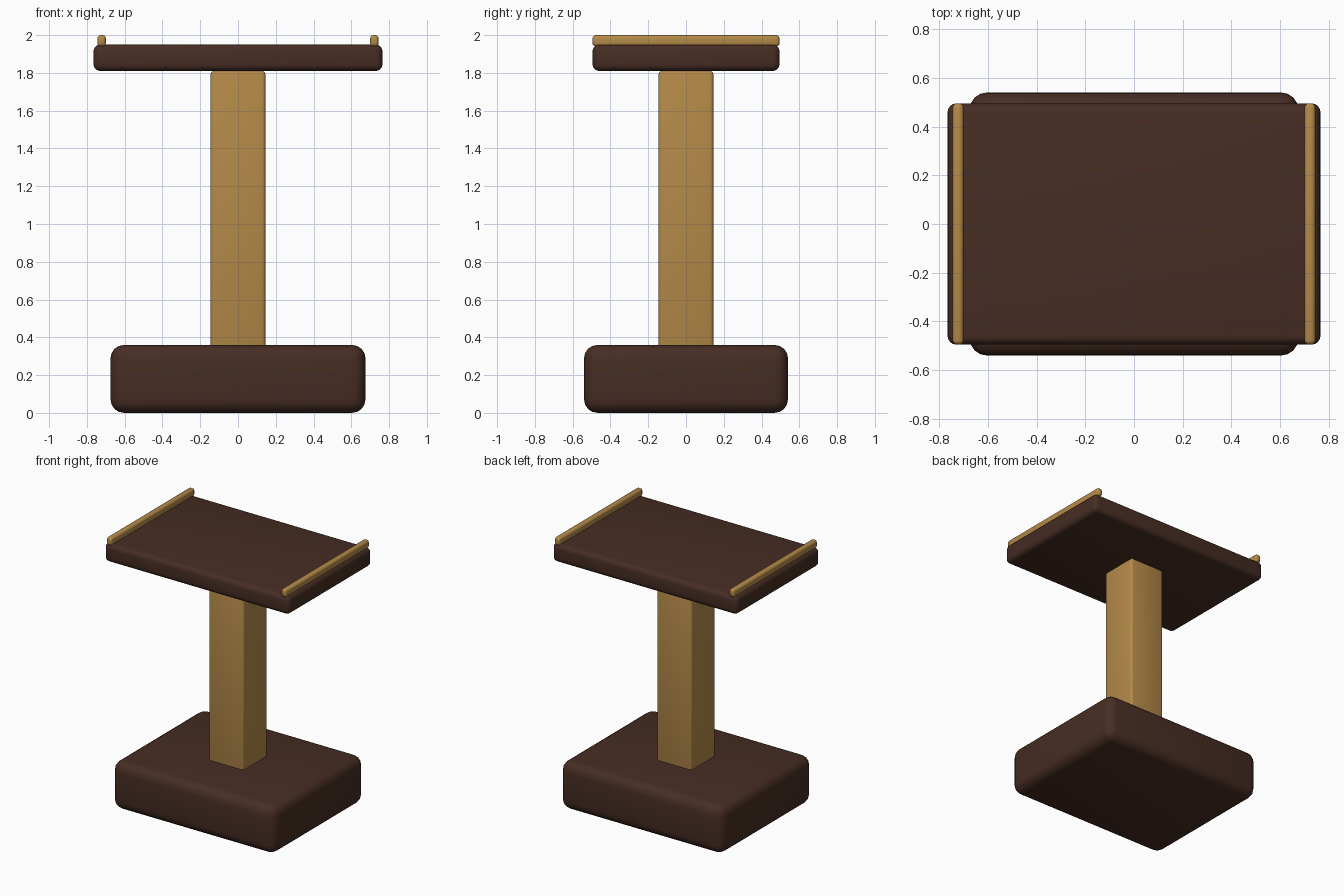
import bpy
import math

if "Cube" in bpy.data.objects:
    bpy.data.objects.remove(bpy.data.objects["Cube"])


def material(name, rgb):
    m = bpy.data.materials.new(name)
    m.diffuse_color = (*rgb, 1)
    m.use_nodes = True
    m.node_tree.nodes["Principled BSDF"].inputs["Base Color"].default_value = m.diffuse_color
    return m


dark_wood = material("dark_brown_wood", (0.062, 0.026, 0.017))
gold_wood = material("golden_wood", (0.46, 0.255, 0.066))


def rounded_box(name, size, x, z0, bevel, segments, mat):
    """Box with rounded edges, standing on height z0."""
    bpy.ops.mesh.primitive_cube_add(size=1, location=(x, 0, z0 + size[2] / 2))
    ob = bpy.context.object
    ob.name = name
    ob.scale = size
    bpy.ops.object.transform_apply(location=False, rotation=False, scale=True)
    mod = ob.modifiers.new("rounding", 'BEVEL')
    mod.width = bevel
    mod.segments = segments
    ob.data.materials.append(mat)
    bpy.ops.object.modifier_apply(modifier=mod.name)
    bpy.ops.object.shade_smooth_by_angle(angle=math.radians(35))
    return ob


# Heavy foot, upright post and flat top
rounded_box("base", (1.35, 1.08, 0.36), 0, 0, 0.072, 4, dark_wood)
rounded_box("post", (0.29, 0.29, 1.47), 0, 0.34, 0.018, 3, gold_wood)
rounded_box("tabletop", (1.53, 0.99, 0.14), 0, 1.81, 0.036, 4, dark_wood)

# Raised rails along both short edges
for side, x in (("left", -0.722), ("right", 0.722)):
    rounded_box(side + "_rail", (0.045, 0.99, 0.06), x, 1.94, 0.018, 4, gold_wood)
